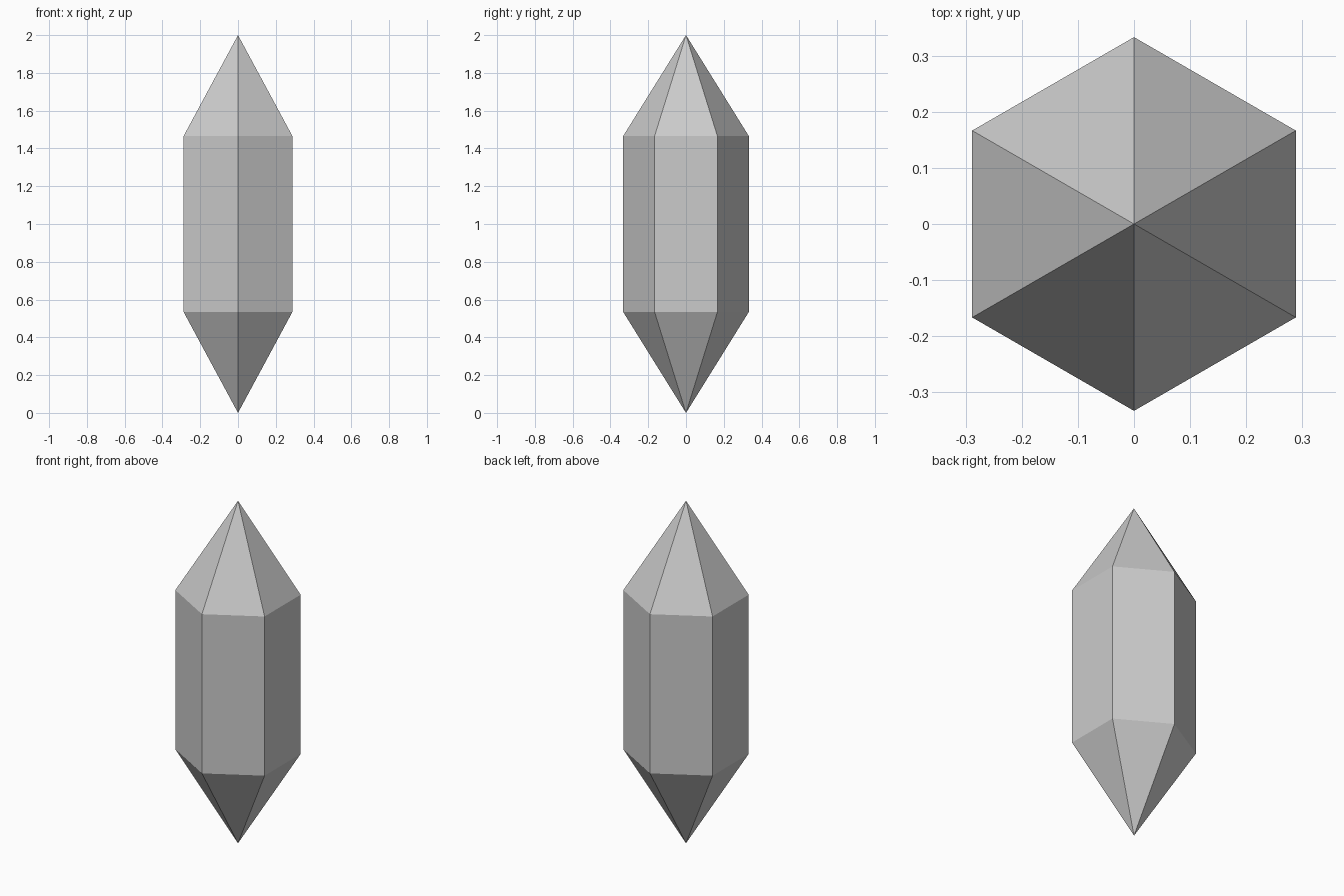
import bpy, bmesh
from math import sin, cos, radians

if "Cube" in bpy.data.objects:
    bpy.data.objects.remove(bpy.data.objects["Cube"], do_unlink=True)

SIDES, RADIUS = 6, 0.333
HEIGHT, SHOULDER = 2.0, 0.535

# Plain grey stone
grey = bpy.data.materials.new("grey_stone")
grey.use_nodes = True
colour = (0.6, 0.6, 0.6, 1)
grey.diffuse_color = colour
grey.node_tree.nodes["Principled BSDF"].inputs["Base Color"].default_value = colour

bm = bmesh.new()


def ring(z):
    angles = [radians(90 + i * 360 / SIDES) for i in range(SIDES)]
    return [bm.verts.new((RADIUS * cos(a), RADIUS * sin(a), z)) for a in angles]


# Hexagonal shaft with a point at each end
lower, upper = ring(SHOULDER), ring(HEIGHT - SHOULDER)
bottom = bm.verts.new((0, 0, 0))
top = bm.verts.new((0, 0, HEIGHT))
for i in range(SIDES):
    j = (i + 1) % SIDES
    bm.faces.new((lower[i], lower[j], upper[j], upper[i]))
    bm.faces.new((upper[i], upper[j], top))
    bm.faces.new((lower[j], lower[i], bottom))
bmesh.ops.recalc_face_normals(bm, faces=bm.faces)

mesh = bpy.data.meshes.new("crystal")
bm.to_mesh(mesh)
bm.free()
mesh.materials.append(grey)
crystal = bpy.data.objects.new("crystal", mesh)
bpy.context.collection.objects.link(crystal)
